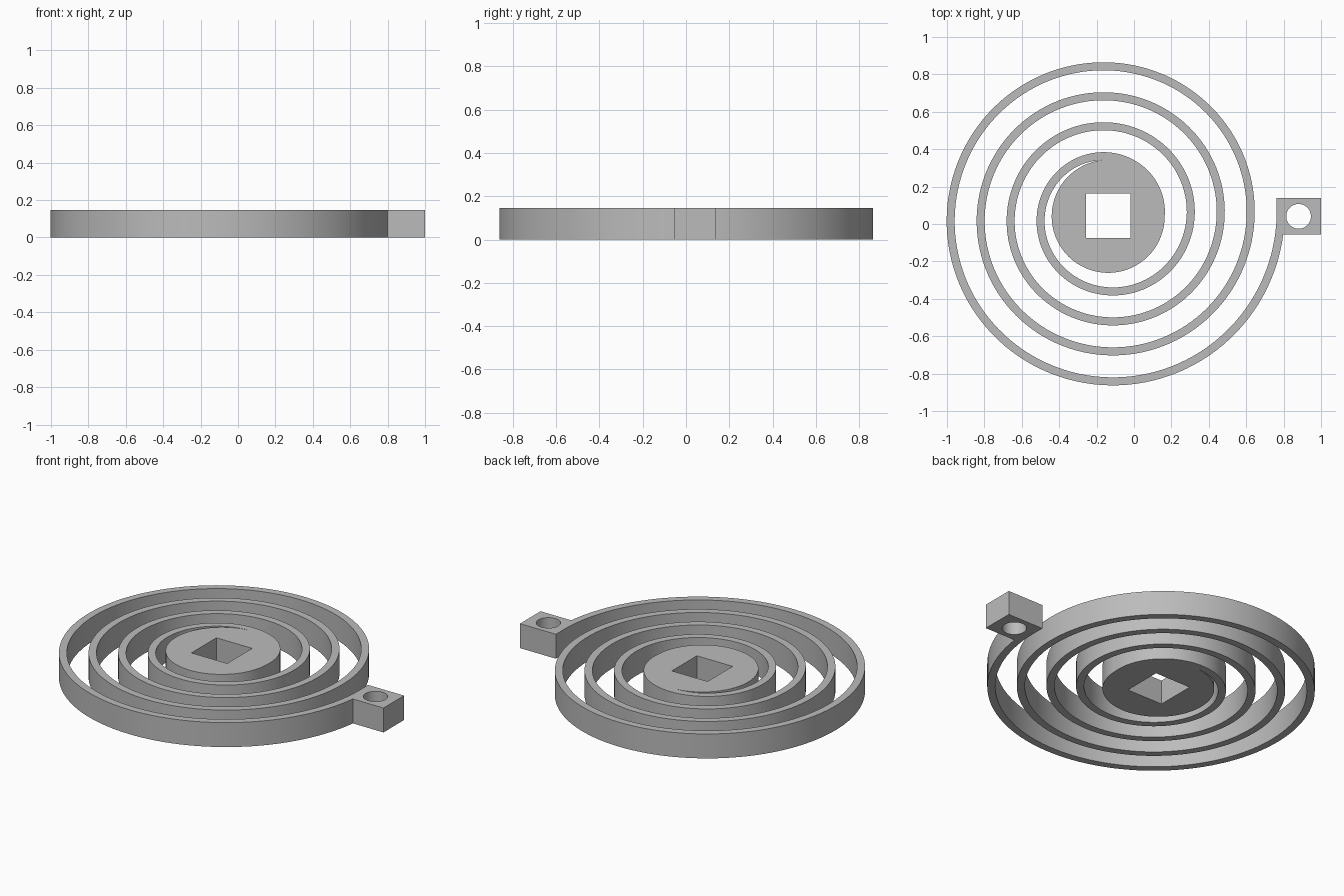
import bpy, bmesh
from math import asin, cos, sin, pi, radians

cube = bpy.data.objects.get("Cube")
if cube:
    bpy.data.objects.remove(cube, do_unlink=True)

CX, CY = -0.138, 0.041      # hub centre
HUB_R = 0.302
PITCH = 0.1604              # radial growth per turn
BAND = 0.043                # strip thickness
TURNS = 4
HEIGHT = 0.146
BLOCK = 0.097               # half width of the end block
HOLE_X, HOLE_R = 0.88, 0.066


def polar(r, a, cx=CX, cy=CY):
    return cx + r * cos(a), cy + r * sin(a)


def sweep(start, end, steps, radius):
    """Points along an arc whose radius is a function of the angle."""
    angles = [start + (end - start) * i / steps for i in range(steps + 1)]
    return [polar(radius(a), a) for a in angles]


def outer(a):
    return HUB_R + PITCH * a / (2 * pi)


def inner(a):
    return outer(a) - BAND


# One continuous outline: outer edge, end block, inner edge, hub rim
last = TURNS * 2 * pi
block_angle = last - asin(BLOCK / outer(last))
merge_angle = 2 * pi * BAND / PITCH
block_left = CX + inner(last)
outline = sweep(0, block_angle, 480, outer)
outline += [(1, CY - BLOCK), (1, CY + BLOCK), (block_left, CY + BLOCK)]
outline += sweep(last, merge_angle, 480, inner)
outline += sweep(merge_angle, 2 * pi, 96, lambda a: HUB_R)[1:-1]

# Square drive hole in the hub and round pin hole in the block
s = 0.118
square_hole = [(CX + x * s, CY + 0.003 + y * s)
               for x, y in ((-1, -1), (-1, 1), (1, 1), (1, -1))]
pin_hole = [polar(HOLE_R, -2 * pi * i / 64, HOLE_X, CY) for i in range(64)]

# Filled flat profile, extruded to full height
curve = bpy.data.curves.new("spiral_spring", 'CURVE')
curve.dimensions = '2D'
curve.fill_mode = 'BOTH'
curve.extrude = HEIGHT / 2
for points in (outline, square_hole, pin_hole):
    spline = curve.splines.new('POLY')
    spline.points.add(len(points) - 1)
    for p, (x, y) in zip(spline.points, points):
        p.co = (x, y, 0, 1)
    spline.use_cyclic_u = True

spring = bpy.data.objects.new("spiral_spring", curve)
bpy.context.collection.objects.link(spring)
bpy.ops.object.select_all(action='DESELECT')
spring.select_set(True)
bpy.context.view_layer.objects.active = spring
bpy.ops.object.convert(target='MESH')
spring = bpy.context.object

# Weld the caps to the walls and stand the part on the floor
bm = bmesh.new()
bm.from_mesh(spring.data)
bmesh.ops.remove_doubles(bm, verts=bm.verts, dist=0.00005)
bmesh.ops.translate(bm, verts=bm.verts, vec=(0, 0, HEIGHT / 2))
bmesh.ops.recalc_face_normals(bm, faces=bm.faces)
bm.to_mesh(spring.data)
bm.free()
bpy.ops.object.shade_smooth_by_angle(angle=radians(30))

# Plain grey
grey = bpy.data.materials.new("plain_grey")
grey.use_nodes = True
colour = (0.5, 0.5, 0.5, 1)
grey.diffuse_color = colour
grey.node_tree.nodes["Principled BSDF"].inputs["Base Color"].default_value = colour
spring.data.materials.clear()
spring.data.materials.append(grey)
